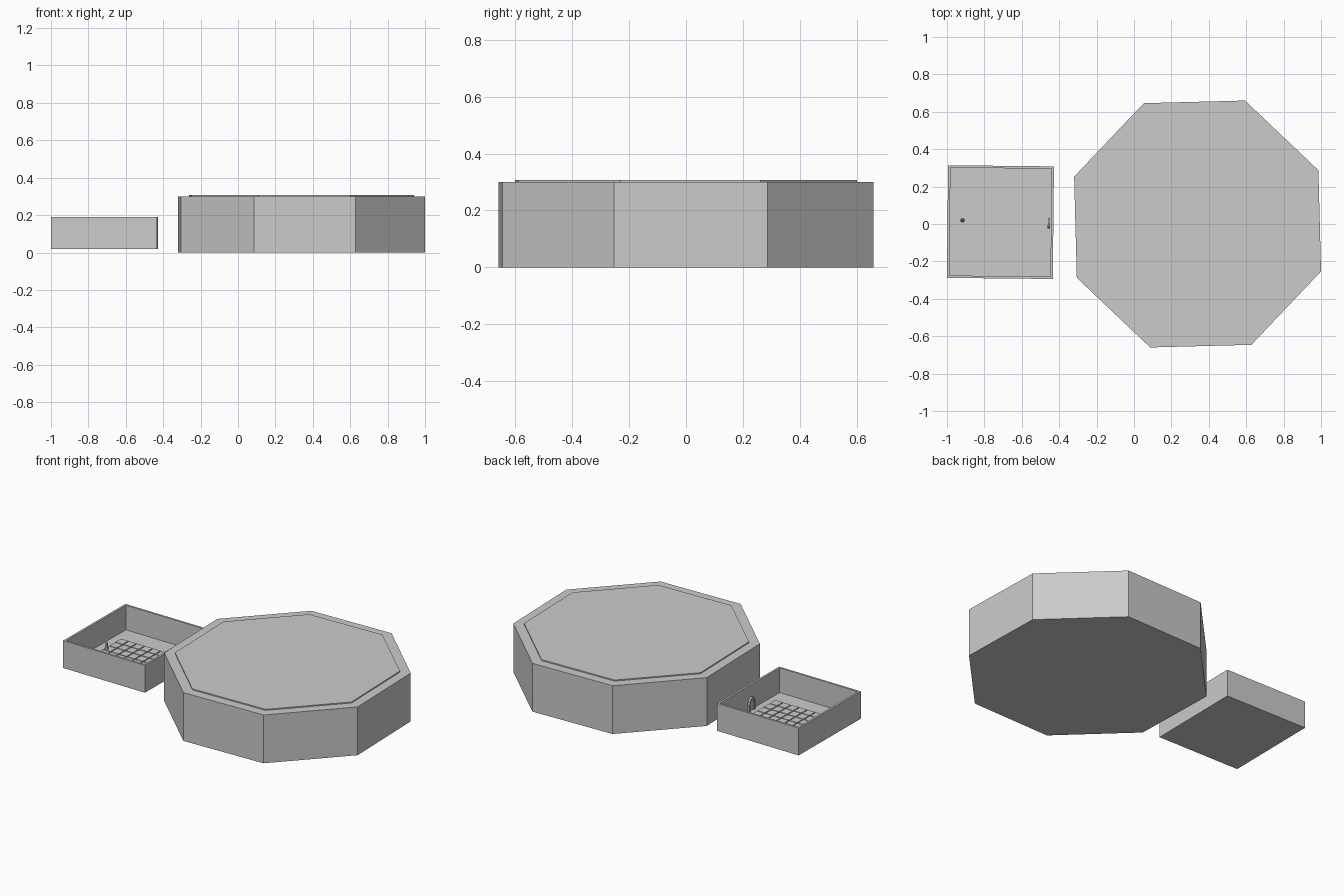
import bpy, bmesh
from math import radians, cos, sin, pi
from mathutils import Matrix, Vector

if "Cube" in bpy.data.objects:
    bpy.data.objects.remove(bpy.data.objects["Cube"])


def make_object(name, bm, matrix=Matrix.Identity(4)):
    bmesh.ops.recalc_face_normals(bm, faces=bm.faces)
    mesh = bpy.data.meshes.new(name)
    bm.to_mesh(mesh)
    bm.free()
    obj = bpy.data.objects.new(name, mesh)
    obj.matrix_world = matrix
    bpy.context.collection.objects.link(obj)
    return obj


def add_box(bm, x0, x1, y0, y1, z0, z1):
    m = Matrix.Translation(((x0 + x1) / 2, (y0 + y1) / 2, (z0 + z1) / 2))
    m = m @ Matrix.Diagonal((x1 - x0, y1 - y0, z1 - z0, 1))
    bmesh.ops.create_cube(bm, size=1, matrix=m)


def add_prism(bm, points, direction):
    face = bm.faces.new([bm.verts.new(p) for p in points])
    ext = bmesh.ops.extrude_face_region(bm, geom=[face], use_keep_orig=True)
    moved = [g for g in ext["geom"] if isinstance(g, bmesh.types.BMVert)]
    bmesh.ops.translate(bm, verts=moved, vec=Vector(direction))


def octagon(name, radius, z0, z1):
    bm = bmesh.new()
    pts = [(0.34 + radius * cos(radians(24 + 45 * i)),
            radius * sin(radians(24 + 45 * i)), z0) for i in range(8)]
    add_prism(bm, pts, (0, 0, z1 - z0))
    return make_object(name, bm)


# Large octagonal platform with a slightly raised top panel
octagon("octagon_base", 0.707, 0, 0.30)
octagon("octagon_top_panel", 0.645, 0.295, 0.307)

# Open room, turned very slightly; parts use its local coordinates
room = Matrix.Translation((-0.714, 0.01, 0)) @ Matrix.Rotation(radians(-0.6), 4, 'Z')
HX, HY, WALL, FLOOR = 0.283, 0.301, 0.018, 0.037

# Room shell: inset the top of a box and push it down to the floor
bm = bmesh.new()
add_box(bm, -HX, HX, -HY, HY, 0.02, 0.19)
bm.normal_update()
top = max(bm.faces, key=lambda f: f.calc_center_median().z)
bmesh.ops.inset_region(bm, faces=[top], thickness=WALL)
inner = bmesh.ops.extrude_face_region(bm, geom=[top])
bmesh.ops.delete(bm, geom=[top], context='FACES_ONLY') if top.is_valid else None
bmesh.ops.translate(bm, vec=(0, 0, FLOOR - 0.19),
                    verts=[g for g in inner["geom"] if isinstance(g, bmesh.types.BMVert)])
make_object("room_shell", bm, room)

# Floor tiles with narrow gaps
bm = bmesh.new()
nx, ny, gap = 8, 6, 0.003
x0, x1, y0, y1 = -0.22, 0.228, -0.187, 0.17
sx, sy = (x1 - x0) / nx, (y1 - y0) / ny
for i in range(nx):
    for j in range(ny):
        add_box(bm, x0 + i * sx + gap, x0 + (i + 1) * sx - gap,
                y0 + j * sy + gap, y0 + (j + 1) * sy - gap, FLOOR - 0.004, FLOOR + 0.005)
make_object("floor_tiles", bm, room)


# Arched doorway on the wall nearest the platform
def arch(half, height, x, n=10):
    spring = height - half * 1.4
    pts = [(x, -half, FLOOR)]
    pts += [(x, -half * cos(pi * i / n), FLOOR + spring + half * 1.4 * sin(pi * i / n))
            for i in range(n + 1)]
    return pts + [(x, half, FLOOR)]


wall_x = HX - WALL
outer, inside = arch(0.028, 0.085, wall_x), arch(0.019, 0.072, wall_x)
bm = bmesh.new()
for i in range(len(outer) - 1):
    add_prism(bm, [outer[i], outer[i + 1], inside[i + 1], inside[i]], (-0.012, 0, 0))
bmesh.ops.remove_doubles(bm, verts=bm.verts, dist=1e-5)
make_object("door_frame", bm, room @ Matrix.Translation((0, -0.003, 0)))
bm = bmesh.new()
add_prism(bm, inside, (-0.004, 0, 0))
make_object("door_panel", bm, room @ Matrix.Translation((0, -0.003, 0)))

# Small peg at the far end of the tiles
bm = bmesh.new()
bmesh.ops.create_cone(bm, cap_ends=True, segments=8, radius1=0.012, radius2=0.006, depth=0.034,
                      matrix=Matrix.Translation((-0.203, 0.008, FLOOR + 0.017)))
bmesh.ops.create_icosphere(bm, subdivisions=1, radius=0.009,
                           matrix=Matrix.Translation((-0.203, 0.008, FLOOR + 0.039)))
make_object("floor_peg", bm, room)
